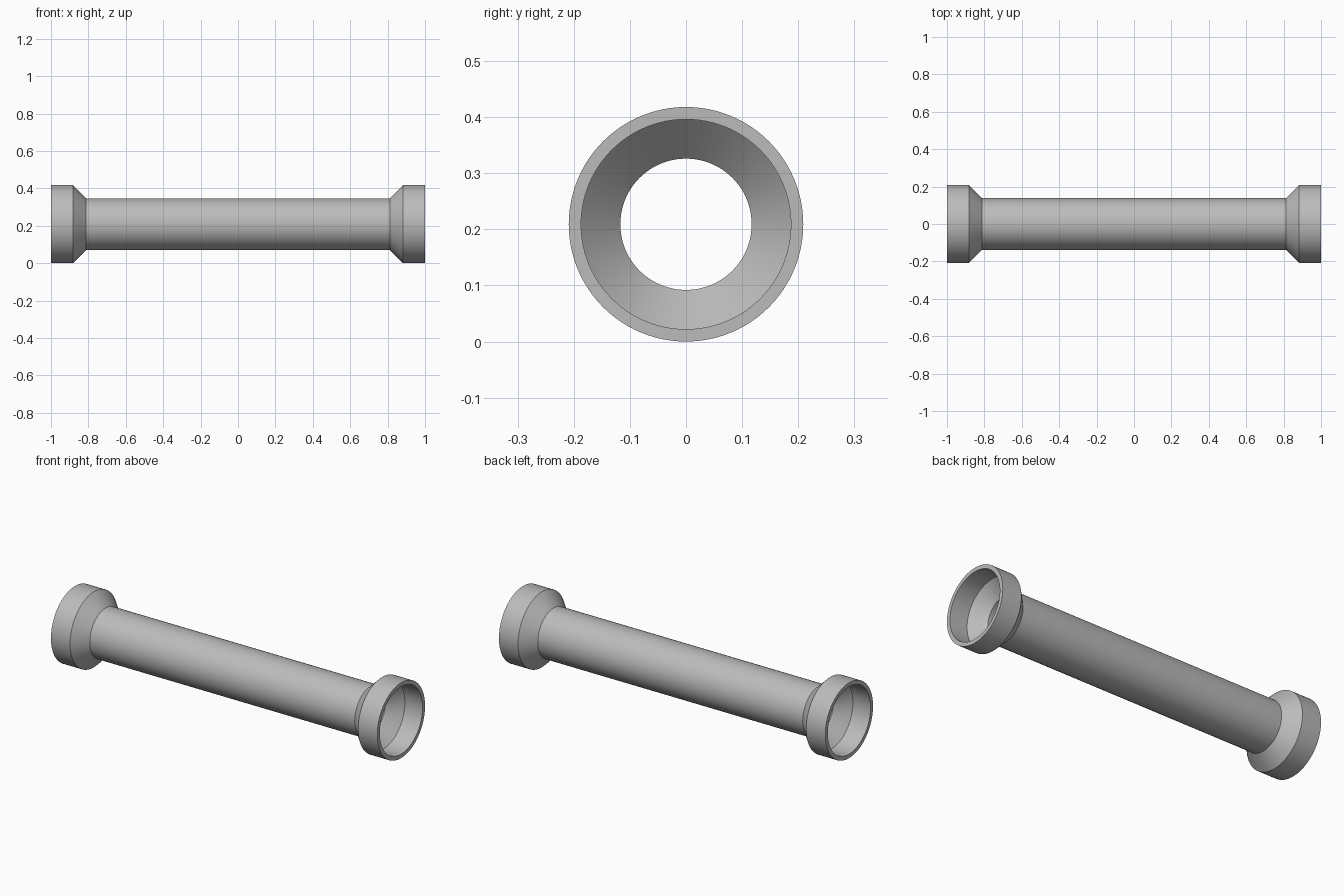
import bpy
import bmesh
from math import cos, sin, pi, radians

cube = bpy.data.objects.get("Cube")
if cube:
    bpy.data.objects.remove(cube, do_unlink=True)

SEGMENTS = 96
RIM_R = 0.209

grey = bpy.data.materials.new("light_grey")
grey.use_nodes = True
colour = (0.5, 0.5, 0.5, 1)
grey.diffuse_color = colour
grey.node_tree.nodes["Principled BSDF"].inputs["Base Color"].default_value = colour

# Wall profile of one half as (x, radius): outer wall to the rim, then back inside
outer = [(0.812, 0.138), (0.883, RIM_R), (1.0, RIM_R)]
inner = [(1.0, 0.187), (0.892, 0.187), (0.821, 0.117)]


def mirrored(points):
    return [(-x, r) for x, r in reversed(points)]


# Closed cross-section of the whole pipe
profile = mirrored(outer) + outer + inner + mirrored(inner)

# Pipe with flared sockets, turned around its long axis
bm = bmesh.new()
rings = []
for i in range(SEGMENTS):
    a = 2 * pi * i / SEGMENTS
    rings.append([bm.verts.new((x, r * cos(a), RIM_R + r * sin(a))) for x, r in profile])
count = len(profile)
for i in range(SEGMENTS):
    here, there = rings[i], rings[(i + 1) % SEGMENTS]
    for j in range(count):
        k = (j + 1) % count
        bm.faces.new((here[j], here[k], there[k], there[j]))
bmesh.ops.recalc_face_normals(bm, faces=bm.faces)

mesh = bpy.data.meshes.new("flared_pipe")
bm.to_mesh(mesh)
bm.free()
mesh.materials.append(grey)
pipe = bpy.data.objects.new("flared_pipe", mesh)
bpy.context.collection.objects.link(pipe)

bpy.ops.object.select_all(action="DESELECT")
pipe.select_set(True)
bpy.context.view_layer.objects.active = pipe
bpy.ops.object.shade_smooth_by_angle(angle=radians(30))
